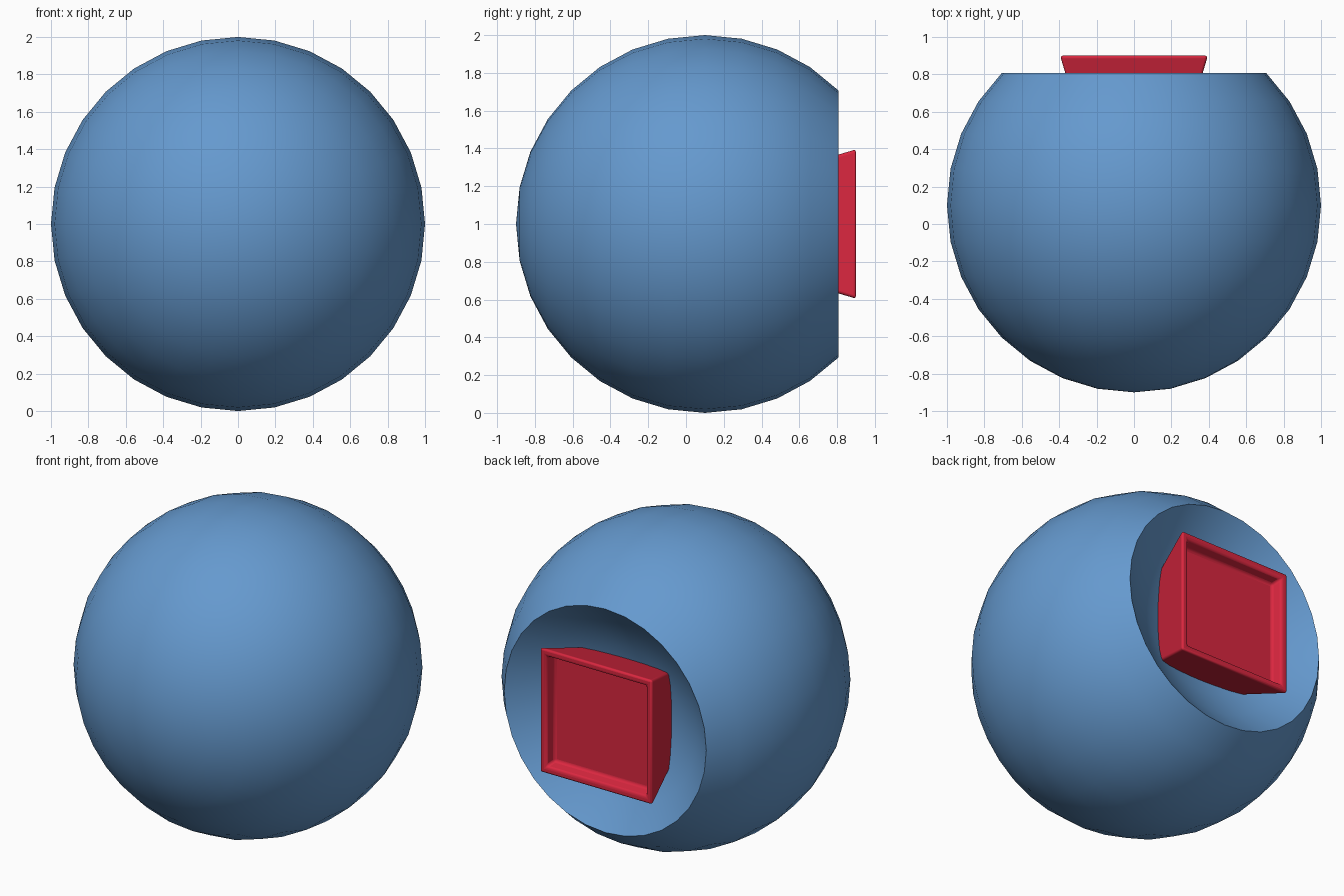
import bpy, bmesh, math
from mathutils import Matrix

if "Cube" in bpy.data.objects:
    bpy.data.objects.remove(bpy.data.objects["Cube"])


def make_object(name, bm, color):
    bmesh.ops.recalc_face_normals(bm, faces=bm.faces)
    mesh = bpy.data.meshes.new(name)
    bm.to_mesh(mesh)
    bm.free()
    obj = bpy.data.objects.new(name, mesh)
    bpy.context.collection.objects.link(obj)
    mat = bpy.data.materials.new(name + "_color")
    mat.diffuse_color = color
    mat.use_nodes = True
    mat.node_tree.nodes["Principled BSDF"].inputs["Base Color"].default_value = mat.diffuse_color
    mesh.materials.append(mat)
    return obj


def shade(obj, angle=30):
    bpy.ops.object.select_all(action='DESELECT')
    obj.select_set(True)
    bpy.context.view_layer.objects.active = obj
    bpy.ops.object.shade_smooth_by_angle(angle=math.radians(angle))


# Sphere with its poles along y; the rear cap is mirrored inward as a dish
RIM = math.sqrt(0.5)
bm = bmesh.new()
bmesh.ops.create_uvsphere(bm, u_segments=32, v_segments=16, radius=1,
                          matrix=Matrix.Rotation(-math.pi / 2, 4, 'X'))
for v in bm.verts:
    if v.co.y > RIM + 0.001:
        v.co.y = 2 * RIM - v.co.y
bmesh.ops.translate(bm, verts=bm.verts, vec=(0, 0.1, 1))
shell = make_object("sphere_shell", bm, (0.13, 0.32, 0.62, 1))
shade(shell)

# Tapered housing with a framed, recessed screen facing the back
profile = [(0.24, 0.38), (0.395, 0.9), (0.35, 0.9), (0.335, 0.83)]  # half width, y
bm = bmesh.new()
loops = [[bm.verts.new((sx * h, y, 1 + sz * h))
          for sx, sz in ((-1, -1), (1, -1), (1, 1), (-1, 1))] for h, y in profile]
for a, b in zip(loops, loops[1:]):
    for i in range(4):
        j = (i + 1) % 4
        bm.faces.new((a[i], a[j], b[j], b[i]))
bm.faces.new(loops[0])
bm.faces.new(loops[-1])
housing = make_object("screen_housing", bm, (0.7, 0.02, 0.05, 1))
bevel = housing.modifiers.new("soft_edges", 'BEVEL')
bevel.width = 0.015
bevel.segments = 3
bevel.limit_method = 'ANGLE'
shade(housing)
